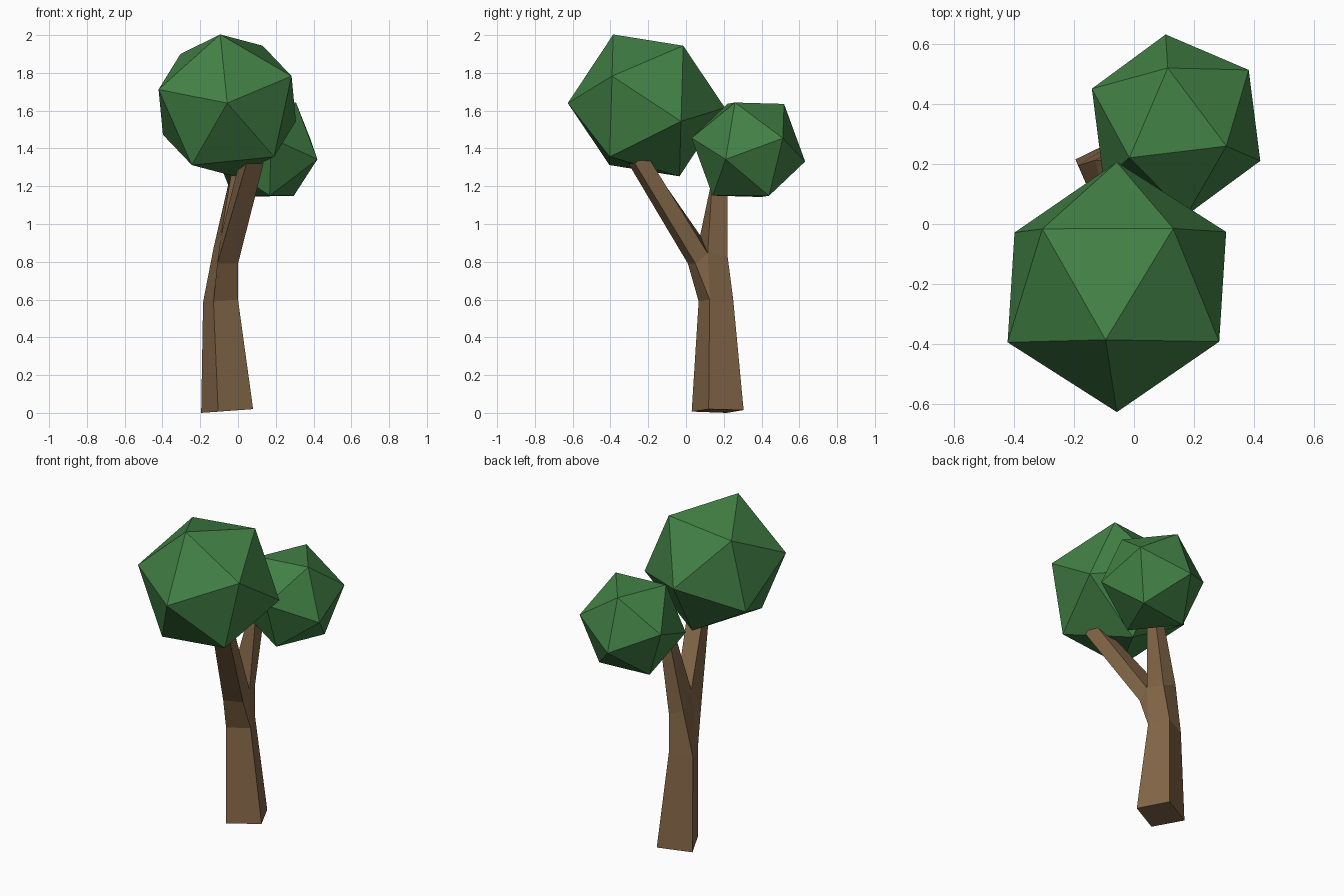
import bpy
import bmesh
from mathutils import Matrix, Vector

if "Cube" in bpy.data.objects:
    bpy.data.objects.remove(bpy.data.objects["Cube"])


def material(name, color):
    mat = bpy.data.materials.new(name)
    mat.diffuse_color = color
    mat.use_nodes = True
    mat.node_tree.nodes["Principled BSDF"].inputs["Base Color"].default_value = mat.diffuse_color
    return mat


def add_object(name, bm, mat):
    bmesh.ops.recalc_face_normals(bm, faces=bm.faces)
    mesh = bpy.data.meshes.new(name)
    bm.to_mesh(mesh)
    bm.free()
    mesh.materials.append(mat)
    obj = bpy.data.objects.new(name, mesh)
    bpy.context.collection.objects.link(obj)
    return obj


def frame(pole, neighbour):
    """Orthonormal axes from a corner direction and an adjacent corner."""
    z = Vector(pole).normalized()
    n = Vector(neighbour)
    x = (n - z * n.dot(z)).normalized()
    return Matrix((x, z.cross(x), z)).transposed()


def foliage(name, center, radius, pole, neighbour):
    """Icosahedron turned so that two of its corners point as given."""
    bm = bmesh.new()
    bmesh.ops.create_icosphere(bm, subdivisions=1, radius=radius)
    top = max(bm.verts, key=lambda v: v.co.z)
    near = top.link_edges[0].other_vert(top)
    rot = frame(pole, neighbour) @ frame(top.co, near.co).transposed()
    bmesh.ops.transform(bm, matrix=Matrix.Translation(center) @ rot.to_4x4(), verts=bm.verts)
    return add_object(name, bm, leaf)


bark = material("bark", (0.23, 0.135, 0.065, 1))
leaf = material("leaf", (0.055, 0.22, 0.06, 1))

# Trunk: square rings, forking into two four-sided branches
bm = bmesh.new()


def ring(*points):
    return [bm.verts.new(p) for p in points]


def bridge(lower, upper):
    for i in range(4):
        j = (i + 1) % 4
        bm.faces.new((lower[i], lower[j], upper[j], upper[i]))


base = ring((-0.105, 0.03, 0.007), (0.08, 0.12, 0.02), (-0.01, 0.305, 0.015), (-0.195, 0.215, 0))
waist = ring((-0.13, 0.067, 0.59), (0, 0.125, 0.60), (-0.055, 0.25, 0.60), (-0.185, 0.195, 0.585))
bm.faces.new(base[::-1])
bridge(base, waist)

# Fork: two front corners, two crotch corners, two back corners
a, b = ring((-0.11, 0.01, 0.79), (0, 0.05, 0.79))
e, f = ring((-0.09, 0.075, 0.94), (0, 0.115, 0.845))
c, d = ring((-0.035, 0.22, 0.83), (-0.13, 0.213, 0.87))
w0, w1, w2, w3 = waist
for face in ((w0, w1, b, a), (w1, w2, c, f), (w1, f, b),
             (w2, w3, d, c), (w3, w0, e, d), (w0, a, e)):
    bm.faces.new(face)

# Front branch and back branch
front_end = ring((0.045, -0.305, 1.32), (0.135, -0.27, 1.32), (0.12, -0.21, 1.37), (0.02, -0.23, 1.38))
back_end = ring((-0.035, 0.145, 1.27), (0.02, 0.14, 1.25), (0.025, 0.218, 1.25), (-0.04, 0.213, 1.26))
for start, end in (([a, b, f, e], front_end), ([e, f, c, d], back_end)):
    bridge(start, end)
    bm.faces.new(end)
add_object("trunk", bm, bark)

# Leaf crowns
foliage("large_crown", (-0.057, -0.21, 1.628), 0.416, (0, -0.415, 0.012), (-0.037, -0.18, 0.372))
foliage("small_crown", (0.14, 0.33, 1.393), 0.309, (0.165, -0.07, 0.247), (0.28, -0.12, -0.053))
